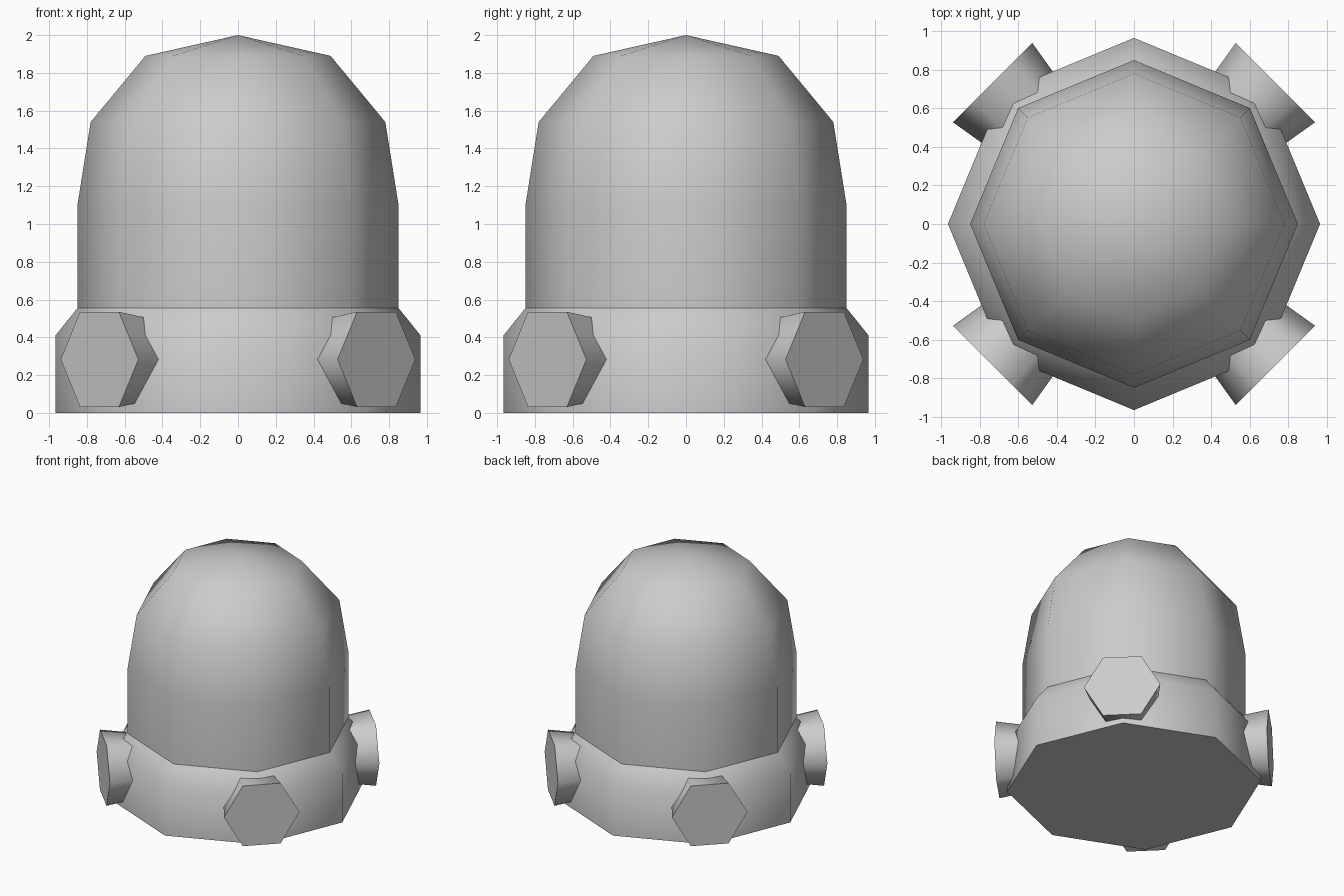
import bpy, bmesh
from math import pi, cos, sin, radians

if "Cube" in bpy.data.objects:
    bpy.data.objects.remove(bpy.data.objects["Cube"])

GREY = (0.6, 0.6, 0.6, 1)
grey = bpy.data.materials.new("plain grey")
grey.use_nodes = True
grey.diffuse_color = GREY
grey.node_tree.nodes["Principled BSDF"].inputs["Base Color"].default_value = GREY


def lathe(name, profile, sides, smooth_angle, cap_bottom=False, cap_top=False):
    """Turn a (radius, height) profile around z; radius 0 makes an apex."""
    bm = bmesh.new()
    rings = []
    for r, z in profile:
        count = sides if r else 1
        rings.append([bm.verts.new((r * cos(2 * pi * i / sides), r * sin(2 * pi * i / sides), z))
                      for i in range(count)])
    for low, high in zip(rings, rings[1:]):
        for i in range(sides):
            j = (i + 1) % sides
            upper = [high[j], high[i]] if len(high) > 1 else [high[0]]
            bm.faces.new([low[i], low[j]] + upper)
    if cap_bottom:
        bm.faces.new(rings[0][::-1])
    if cap_top:
        bm.faces.new(rings[-1])
    mesh = bpy.data.meshes.new(name)
    bm.to_mesh(mesh)
    bm.free()
    mesh.materials.append(grey)
    obj = bpy.data.objects.new(name, mesh)
    bpy.context.collection.objects.link(obj)
    bpy.ops.object.select_all(action="DESELECT")
    obj.select_set(True)
    bpy.context.view_layer.objects.active = obj
    bpy.ops.object.shade_smooth_by_angle(angle=radians(smooth_angle))
    return obj


# Domed body, eight sided
lathe("dome", [(0.85, 0.555), (0.85, 1.1), (0.78, 1.54), (0.49, 1.89), (0, 2)], 8, 47)

# Base collar with a bevelled top
lathe("base_collar", [(0.965, 0), (0.965, 0.412), (0.85, 0.555)], 8, 47, cap_bottom=True)

# Four flared hexagonal bolts on the diagonal corners
for side, angle in (("back_left", 45), ("back_right", 135), ("front_right", 225), ("front_left", 315)):
    bolt = lathe("bolt_" + side, [(0.235, 0.7), (0.291, 1.037)], 6, 65,
                 cap_bottom=True, cap_top=True)
    bolt.rotation_euler = (pi / 2, 0, radians(angle + 90))
    bolt.location.z = 0.283
